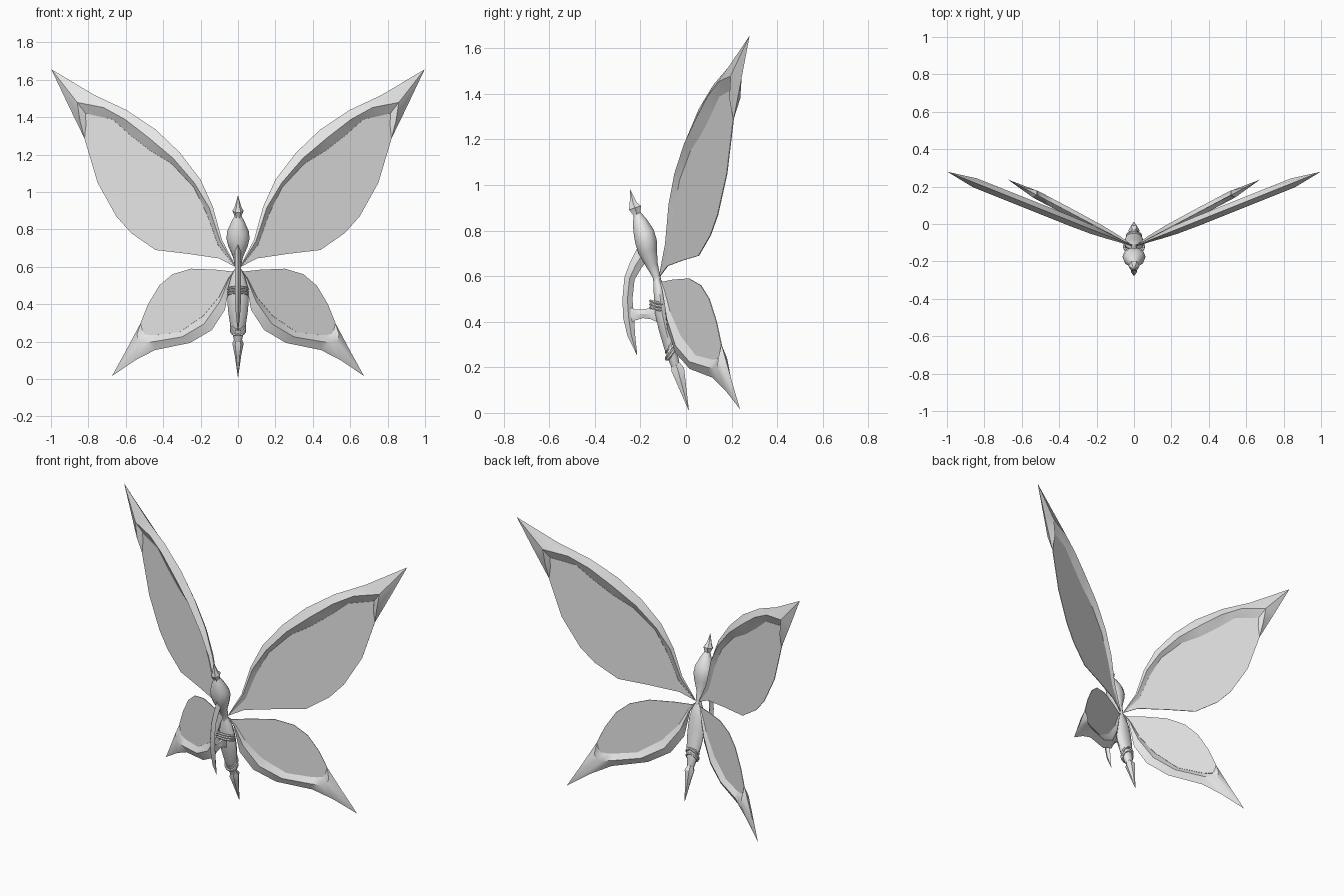
import bpy, bmesh, math
from mathutils import Vector, Matrix

if "Cube" in bpy.data.objects:
    bpy.data.objects.remove(bpy.data.objects["Cube"])

grey = bpy.data.materials.new("plain grey")
grey.diffuse_color = (0.8, 0.8, 0.8, 1)
grey.use_nodes = True
grey.node_tree.nodes["Principled BSDF"].inputs["Base Color"].default_value = grey.diffuse_color


def finish(name, bm, angle=30):
    bmesh.ops.remove_doubles(bm, verts=bm.verts, dist=0.0005)
    bmesh.ops.recalc_face_normals(bm, faces=bm.faces)
    me = bpy.data.meshes.new(name)
    bm.to_mesh(me)
    bm.free()
    me.materials.append(grey)
    ob = bpy.data.objects.new(name, me)
    bpy.context.collection.objects.link(ob)
    if angle:
        bpy.ops.object.select_all(action='DESELECT')
        ob.select_set(True)
        bpy.context.view_layer.objects.active = ob
        bpy.ops.object.shade_smooth_by_angle(angle=math.radians(angle))
    return ob


def loft(name, stations, sides=8, angle=30):
    """Skin along a path in the YZ plane; stations are (y, z, half width, half depth)."""
    bm = bmesh.new()
    rings = []
    for i, (y, z, rx, rn) in enumerate(stations):
        a, b = stations[max(i - 1, 0)], stations[min(i + 1, len(stations) - 1)]
        t = Vector((0, b[0] - a[0], b[1] - a[1])).normalized()
        n = Vector((0, t.z, -t.y))
        ring = []
        for s in range(sides):
            u = math.tau * s / sides
            ring.append(bm.verts.new(Vector((rx * math.cos(u), y, z)) + n * rn * math.sin(u)))
        rings.append(ring)
    for r, q in zip(rings, rings[1:]):
        for s in range(sides):
            e = (s + 1) % sides
            bm.faces.new((r[s], r[e], q[e], q[s]))
    bm.faces.new(rings[0])
    bm.faces.new(rings[-1][::-1])
    return finish(name, bm, angle)


def wing(name, slope, thick, angle, outer, ridge, inner, trailing):
    """Diamond-section rim along the leading edge plus a thin flat membrane."""
    normal = Vector((slope, -1, 0)).normalized()

    def place(p, off=0):
        return Vector((p[0], -0.12 + slope * p[0], p[1])) + normal * off

    bm = bmesh.new()
    last = len(outer) - 1
    rows = []
    for i, (o, r, n) in enumerate(zip(outer, ridge, inner)):
        t = thick * min(1, 0.15 + i / 4) if i < last else 0
        rows.append([bm.verts.new(place(*a)) for a in ((o, 0), (r, t), (n, 0), (r, -t))])
    for a, b in zip(rows, rows[1:]):
        for k in range(4):
            m = (k + 1) % 4
            bm.faces.new((a[k], a[m], b[m], b[k]))
    rim = finish(name + "_rim", bm, angle)

    # flat-shaded two-sided sheet
    bm = bmesh.new()
    outline = inner + trailing
    sheets = [[bm.verts.new(place(p, d)) for p in outline] for d in (0.002, -0.002)]
    bm.faces.new(sheets[0])
    bm.faces.new(sheets[1][::-1])
    for i in range(len(outline)):
        j = (i + 1) % len(outline)
        bm.faces.new((sheets[0][j], sheets[0][i], sheets[1][i], sheets[1][j]))
    web = finish(name + "_membrane", bm, 0)
    for ob in (rim, web):
        ob.modifiers.new("mirror", 'MIRROR').use_clip = False


# Upper wings
wing("upper_wing", 0.4, 0.026, 30,
     [(.01, .6), (.086, .745), (.134, .92), (.2, 1.066), (.31, 1.21), (.44, 1.334),
      (.6, 1.44), (.765, 1.517), (.998, 1.656), (.91, 1.47), (.82, 1.285)],
     [(.012, .6), (.093, .74), (.148, .916), (.226, 1.05), (.337, 1.18), (.47, 1.292),
      (.594, 1.388), (.71, 1.452), (.85, 1.479), (.835, 1.38), (.82, 1.285)],
     [(.015, .6), (.107, .718), (.165, .88), (.235, 1.024), (.353, 1.150), (.47, 1.222),
      (.58, 1.308), (.67, 1.388), (.815, 1.42), (.812, 1.36), (.82, 1.285)],
     [(.75, 1.05), (.65, .87), (.57, .78), (.44, .69), (.27, .67), (.1, .645)])

# Lower wings
wing("lower_wing", 0.53, 0.022, 45,
     [(.01, .59), (.04, .53), (.07, .37), (.14, .262), (.257, .193), (.444, .155),
      (.55, .1), (.674, .016), (.6, .15), (.52, .3)],
     [(.012, .588), (.045, .535), (.09, .415), (.172, .295), (.29, .225), (.44, .2),
      (.49, .195), (.52, .2), (.53, .24), (.52, .3)],
     [(.015, .585), (.05, .54), (.1, .44), (.185, .338), (.31, .252), (.44, .235),
      (.47, .235), (.5, .24), (.512, .265), (.52, .3)],
     [(.48, .4), (.42, .5), (.35, .56), (.25, .59), (.12, .585), (.03, .575)])

# Head spike, collar and thorax
loft("head_spike", [(-.245, .98, .001, .001), (-.232, .92, .018, .018), (-.224, .9, .03, .032),
                    (-.215, .87, .018, .018), (-.205, .84, .025, .024)], 6)
loft("thorax", [(-.215, .88, .014, .014), (-.203, .84, .036, .034), (-.185, .79, .058, .048),
                (-.175, .75, .062, .05), (-.168, .71, .052, .044), (-.15, .65, .026, .028),
                (-.13, .6, .016, .018), (-.12, .55, .02, .02)], 10, 50)

# Abdomen and tail spike
loft("abdomen", [(-.13, .6, .012, .012), (-.12, .55, .036, .024), (-.112, .5, .05, .03),
                 (-.105, .44, .057, .032), (-.09, .37, .054, .032), (-.07, .29, .042, .028),
                 (-.05, .22, .024, .022), (-.04, .18, .015, .015)], 10, 50)
loft("tail_spike", [(-.05, .23, .014, .014), (-.036, .19, .03, .033), (-.02, .13, .018, .022),
                    (.012, .012, .001, .001)], 6)

# Curved front blade and its arm
loft("front_blade", [(-.165, .76, .014, .02), (-.185, .705, .016, .034), (-.22, .65, .016, .028),
                     (-.248, .59, .016, .023), (-.257, .5, .016, .022), (-.252, .42, .016, .024),
                     (-.24, .34, .011, .017), (-.215, .255, .001, .001)], 4)
loft("blade_arm", [(-.255, .43, .01, .05), (-.225, .43, .012, .028), (-.19, .435, .014, .022),
                   (-.155, .435, .014, .028), (-.12, .44, .014, .055)], 6)


# Wrapped bands around the abdomen
def band(name, y, z, rx, ry, pitch, roll):
    bm = bmesh.new()
    rot = Matrix.Rotation(roll, 3, 'Y') @ Matrix.Rotation(pitch, 3, 'X')
    grid = []
    for i in range(20):
        u = math.tau * i / 20
        row = []
        for j in range(6):
            v = math.tau * j / 6
            d = 0.007 * math.cos(v)
            p = Vector(((rx + d) * math.cos(u), (ry + d) * math.sin(u), 0.007 * math.sin(v)))
            row.append(bm.verts.new(rot @ p + Vector((0, y, z))))
        grid.append(row)
    for i in range(20):
        a, b = grid[i], grid[(i + 1) % 20]
        for j in range(6):
            k = (j + 1) % 6
            bm.faces.new((a[j], b[j], b[k], a[k]))
    finish(name, bm, 40)


for i in range(3):
    band("upper_band", -.122, .482 - i * .014, .052, .034, -.25, 0)
for i in range(2):
    for s in (-1, 1):
        band("lower_band", -.066, .292 - i * .028, .037, .034, .95, s * .3)
